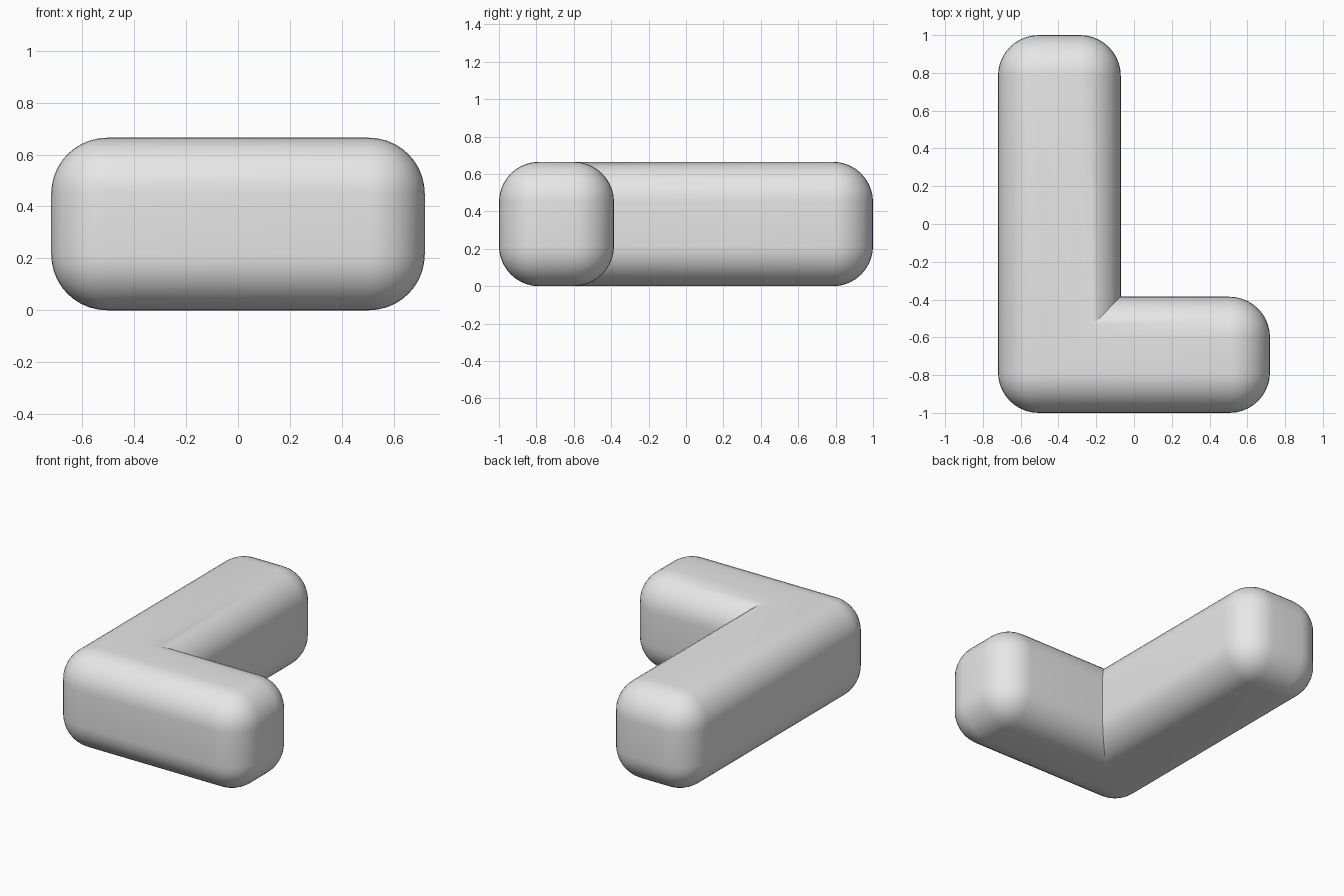
import bpy
import bmesh
from math import radians

cube = bpy.data.objects.get("Cube")
if cube:
    bpy.data.objects.remove(cube, do_unlink=True)

HEIGHT = 0.665
RADIUS = 0.215
INNER = (-0.07, -0.385)
OUTLINE = [(-0.72, -1), (0.72, -1), (0.72, INNER[1]), INNER, (INNER[0], 1), (-0.72, 1)]

# Plain grey surface
grey = bpy.data.materials.new("light_grey")
grey.use_nodes = True
colour = (0.8, 0.8, 0.8, 1)
grey.diffuse_color = colour
grey.node_tree.nodes["Principled BSDF"].inputs["Base Color"].default_value = colour

# L-shaped prism
bm = bmesh.new()
base = bm.faces.new([bm.verts.new((x, y, 0)) for x, y in OUTLINE])
top = bmesh.ops.extrude_face_region(bm, geom=[base], use_keep_orig=True)
top_verts = [g for g in top["geom"] if isinstance(g, bmesh.types.BMVert)]
bmesh.ops.translate(bm, verts=top_verts, vec=(0, 0, HEIGHT))
bmesh.ops.recalc_face_normals(bm, faces=bm.faces)


# Round every edge except the vertical crease inside the corner
def is_crease(edge):
    return all((v.co.xy - INNER_POINT).length < 0.001 for v in edge.verts)


INNER_POINT = next(v.co.xy.copy() for v in bm.verts
                   if abs(v.co.x - INNER[0]) < 0.001 and abs(v.co.y - INNER[1]) < 0.001)
rounded = [e for e in bm.edges if not is_crease(e)]
bmesh.ops.bevel(bm, geom=rounded, offset=RADIUS, offset_type='OFFSET', segments=10,
                profile=0.5, affect='EDGES', clamp_overlap=False)
bmesh.ops.recalc_face_normals(bm, faces=bm.faces)

mesh = bpy.data.meshes.new("corner_bar")
bm.to_mesh(mesh)
bm.free()
mesh.materials.append(grey)
bar = bpy.data.objects.new("corner_bar", mesh)
bpy.context.collection.objects.link(bar)

# Smooth shading, with the inner crease kept sharp
bpy.ops.object.select_all(action='DESELECT')
bar.select_set(True)
bpy.context.view_layer.objects.active = bar
bpy.ops.object.shade_smooth_by_angle(angle=radians(30))
